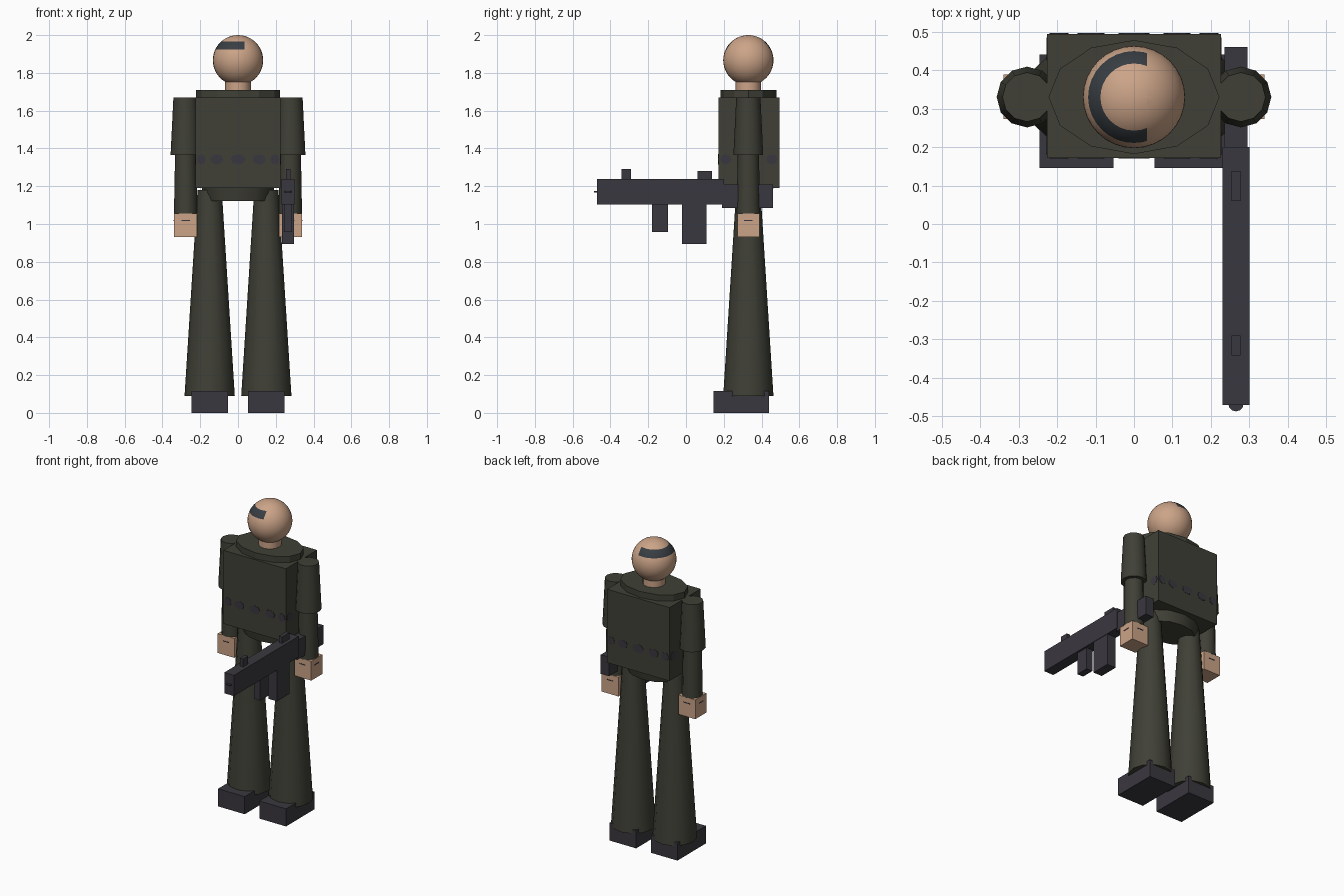
import bpy, bmesh, math
from mathutils import Vector, Matrix

if "Cube" in bpy.data.objects:
    bpy.data.objects.remove(bpy.data.objects["Cube"], do_unlink=True)


def material(name, rgb):
    m = bpy.data.materials.new(name)
    m.use_nodes = True
    m.diffuse_color = (*rgb, 1)
    bsdf = next(n for n in m.node_tree.nodes if n.type == 'BSDF_PRINCIPLED')
    bsdf.inputs["Base Color"].default_value = (*rgb, 1)
    return m


GREEN = material("dark olive cloth", (0.050, 0.051, 0.037))
METAL = material("dark grey", (0.042, 0.039, 0.050))
SKIN = material("skin", (0.60, 0.37, 0.245))
BAND = material("slate band", (0.040, 0.048, 0.056))
MID = 0.33  # depth of the body axis


def finish(name, bm, *mats, smooth=False):
    mesh = bpy.data.meshes.new(name)
    bmesh.ops.recalc_face_normals(bm, faces=bm.faces)
    bm.to_mesh(mesh)
    bm.free()
    ob = bpy.data.objects.new(name, mesh)
    bpy.context.collection.objects.link(ob)
    for m in mats:
        mesh.materials.append(m)
    if smooth:
        bpy.ops.object.select_all(action='DESELECT')
        ob.select_set(True)
        bpy.context.view_layer.objects.active = ob
        bpy.ops.object.shade_smooth_by_angle(angle=math.radians(40))
    return ob


def box(name, mat, x, y, z):
    bm = bmesh.new()
    bmesh.ops.create_cube(bm, size=1)
    lo, hi = Vector((x[0], y[0], z[0])), Vector((x[1], y[1], z[1]))
    bmesh.ops.transform(bm, verts=bm.verts, matrix=Matrix.Translation(
        (lo + hi) / 2) @ Matrix.Diagonal((*(hi - lo), 1)))
    return finish(name, bm, mat)


def cone(name, mat, x, z, r_low, r_top, squash=1, y=MID, sides=12, smooth=True):
    bm = bmesh.new()
    bmesh.ops.create_cone(bm, cap_ends=True, segments=sides, radius1=r_low,
                          radius2=r_top, depth=z[1] - z[0])
    for v in bm.verts:
        v.co.y *= squash
    bmesh.ops.translate(bm, verts=bm.verts, vec=(x, y, sum(z) / 2))
    return finish(name, bm, mat, smooth=smooth)


# Head with a band wrapped around its right side
centre, radius = Vector((0, MID, 1.867)), 0.133
bm = bmesh.new()
bmesh.ops.create_uvsphere(bm, u_segments=32, v_segments=24, radius=radius)
bmesh.ops.translate(bm, verts=bm.verts, vec=centre)
low, high, end = 1.925, 1.967, 0.034
for co, no in (((0, 0, low), (0, 0, 1)), ((0, 0, high), (0, 0, 1)),
               ((end, 0, 0), (1, 0, 0))):
    bmesh.ops.bisect_plane(bm, geom=bm.verts[:] + bm.edges[:] + bm.faces[:],
                           plane_co=co, plane_no=no)
for f in bm.faces:
    c = f.calc_center_median()
    f.material_index = int(low < c.z < high and c.x < end)
finish("head", bm, SKIN, BAND, smooth=True)
cone("neck", SKIN, 0, (1.68, 1.78), 0.068, 0.068)

# Torso, collar and hips
box("torso", GREEN, (-0.226, 0.226), (0.172, 0.494), (1.19, 1.67))
cone("collar", GREEN, 0, (1.64, 1.71), 0.222, 0.222, squash=0.667, smooth=False)
cone("hips", GREEN, 0, (1.122, 1.20), 0.172, 0.195, squash=0.69)


# Belt patches: thin rounded plates on every side of the torso
def patch(name, pos, width, side):
    bm = bmesh.new()
    bmesh.ops.create_cone(bm, cap_ends=True, segments=8, radius1=0.5,
                          radius2=0.5, depth=0.004)
    turn = Matrix.Rotation(math.pi / 2, 4, 'X')
    if side:
        turn = Matrix.Rotation(math.pi / 2, 4, 'Z') @ turn
    bmesh.ops.transform(bm, verts=bm.verts, matrix=Matrix.Translation(pos)
                        @ turn @ Matrix.Diagonal((width, 0.055, 1, 1)))
    finish(name, bm, METAL)


for y in (0.172, 0.494):
    for x, w in ((-0.195, 0.05), (-0.112, 0.07), (0, 0.08), (0.112, 0.07), (0.195, 0.05)):
        patch("belt_patch", (x, y, 1.342), w, False)
for x in (-0.226, 0.226):
    for y in (0.21, MID, 0.455):
        patch("belt_side_patch", (x, y, 1.342), 0.06, True)

# Limbs, mirrored left and right
for side, s in (("left", 1), ("right", -1)):
    cone(side + "_leg", GREEN, 0.15 * s, (0.09, 1.18), 0.133, 0.064)
    cone(side + "_upper_arm", GREEN, 0.278 * s, (1.365, 1.67), 0.079, 0.064)
    cone(side + "_forearm", GREEN, 0.277 * s, (1.055, 1.38), 0.062, 0.056)
    box(side + "_boot", METAL, sorted((0.053 * s, 0.246 * s)), (0.145, 0.44), (0, 0.115))
    box(side + "_hand", SKIN, sorted((0.217 * s, 0.339 * s)), (0.273, 0.388), (0.93, 1.056))
    # Small creases on the hand
    box(side + "_hand_crease", METAL, (0.277 * s - 0.022, 0.277 * s + 0.022),
        (0.271, 0.39), (1.017, 1.022))
    box(side + "_hand_side_crease", METAL, sorted((0.30 * s, 0.341 * s)),
        (0.308, 0.352), (1.017, 1.022))

# Rifle held in the left hand
rifle = (
    ("rifle_body", (0.23, 0.30), (-0.47, 0.20), (1.102, 1.238)),
    ("rifle_stock", (0.235, 0.295), (0.19, 0.46), (1.085, 1.21)),
    ("rifle_magazine", (0.233, 0.297), (-0.02, 0.108), (0.895, 1.11)),
    ("rifle_foregrip", (0.243, 0.287), (-0.18, -0.095), (0.958, 1.11)),
    ("rifle_front_sight", (0.253, 0.277), (-0.342, -0.29), (1.23, 1.29)),
    ("rifle_rear_sight", (0.253, 0.277), (0.06, 0.138), (1.23, 1.28)),
)
for name, x, y, z in rifle:
    box(name, METAL, x, y, z)
cone("rifle_muzzle", METAL, 0.265, (1.168, 1.174), 0.02, 0.02, y=-0.467, smooth=False)
